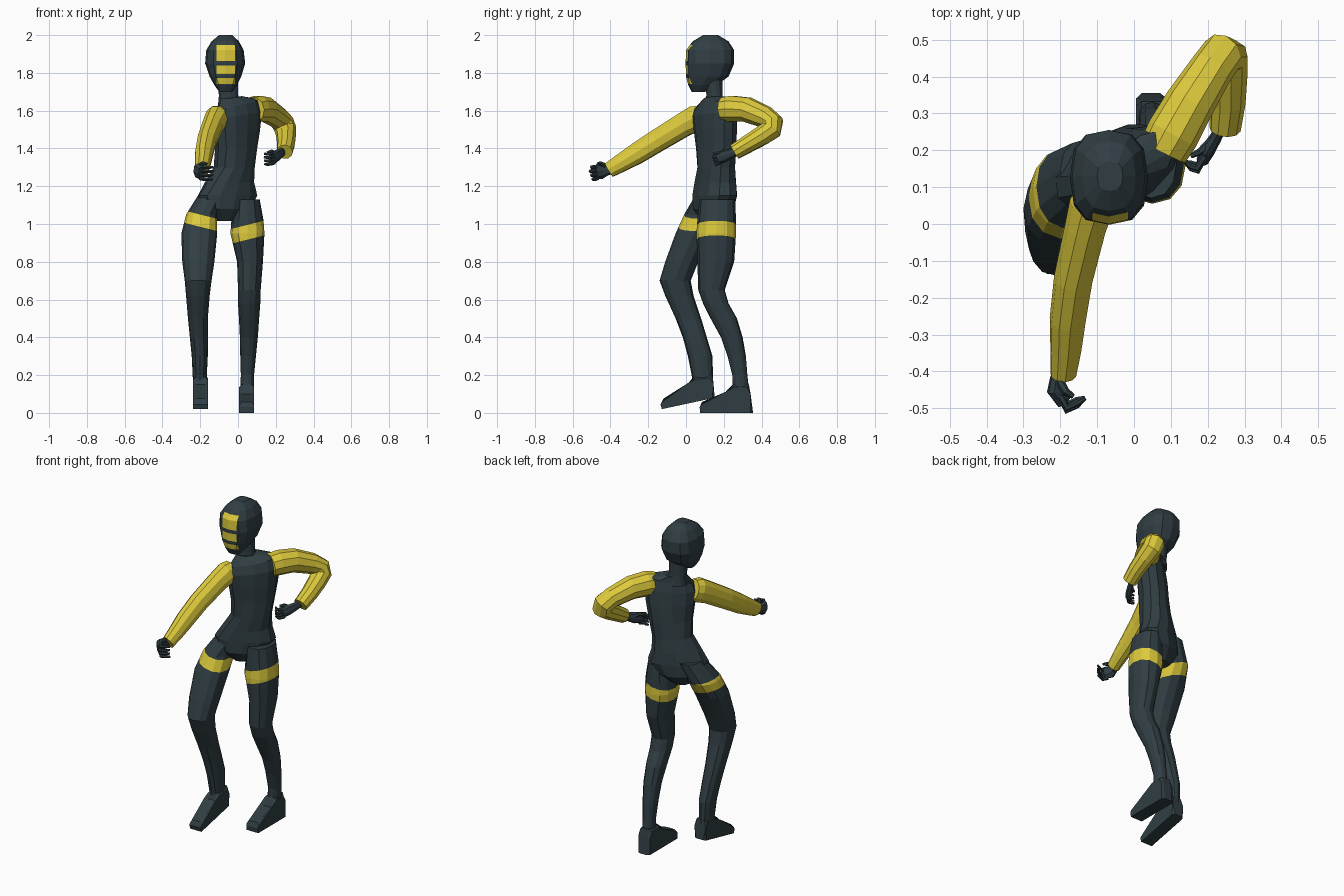
import bpy, bmesh, math
from mathutils import Vector


def material(name, rgb):
    m = bpy.data.materials.new(name)
    m.diffuse_color = (*rgb, 1)
    return m


DARK = material("dark slate", (0.03, 0.048, 0.056))
YELLOW = material("yellow", (0.72, 0.59, 0.045))


def finish(name, bm, *mats):
    bmesh.ops.recalc_face_normals(bm, faces=bm.faces[:])
    me = bpy.data.meshes.new(name)
    bm.to_mesh(me)
    bm.free()
    for m in mats:
        me.materials.append(m)
    ob = bpy.data.objects.new(name, me)
    bpy.context.collection.objects.link(ob)
    return ob


def loft(rings):
    """Skin a list of point rings, closing both ends."""
    bm = bmesh.new()
    vs = [[bm.verts.new(p) for p in r] for r in rings]
    n = len(vs[0])
    for a, b in zip(vs, vs[1:]):
        for i in range(n):
            j = (i + 1) % n
            bm.faces.new((a[i], a[j], b[j], b[i]))
    bm.faces.new(vs[0])
    bm.faces.new(vs[-1])
    return bm


def ellipse(c, u, v, n=12, power=1.0):
    pts = []
    for i in range(n):
        t = 2 * math.pi * i / n
        co, si = math.cos(t), math.sin(t)
        pts.append(Vector(c) + u * math.copysign(abs(co) ** power, co)
                   + v * math.copysign(abs(si) ** power, si))
    return pts


def extent_ring(z, x0, x1, y0, y1, power=0.9):
    return ellipse(((x0 + x1) / 2, (y0 + y1) / 2, z), Vector(((x1 - x0) / 2, 0, 0)),
                   Vector((0, (y1 - y0) / 2, 0)), power=power)


def turned_ring(x, y, z, a, b, deg, tilt=0.0):
    r = math.radians(deg)
    return ellipse((x, y, z), Vector((math.cos(r), math.sin(r), tilt)) * a,
                   Vector((-math.sin(r), math.cos(r), 0)) * b, power=0.92)


def tube(name, path, mat, n=10, flat=1.0):
    """path: (x, y, z, radius); rings stand square to the path."""
    pts = [Vector(p[:3]) for p in path]
    u, rings = None, []
    for i, p in enumerate(pts):
        t = Vector()
        if i:
            t += (p - pts[i - 1]).normalized()
        if i < len(pts) - 1:
            t += (pts[i + 1] - p).normalized()
        t.normalize()
        u = t.cross(Vector((0, 0, 1))) if u is None else u - t * u.dot(t)
        u.normalize()
        rings.append(ellipse(p, u * path[i][3] * flat, u.cross(t) * path[i][3], n))
    return finish(name, loft(rings), mat)


def cut(bm, co, no):
    bmesh.ops.bisect_plane(bm, geom=bm.verts[:] + bm.edges[:] + bm.faces[:],
                           plane_co=co, plane_no=no, dist=1e-5)


# Torso, twisted so the right shoulder leads
finish("torso", loft([turned_ring(*r) for r in [
    (-.07, .14, 1.015, .05, .05, 28), (-.07, .145, 1.08, .14, .095, 28),
    (-.055, .152, 1.15, .172, .098, 28), (-.045, .155, 1.22, .14, .095, 33),
    (-.02, .16, 1.3, .115, .09, 38), (-.01, .16, 1.4, .125, .085, 42),
    (-.005, .155, 1.5, .14, .085, 41), (0, .15, 1.58, .15, .08, 41, .1),
    (0, .15, 1.635, .135, .065, 41, .2), (-.035, .15, 1.67, .065, .05, 30, .1)]]), DARK)

# Neck
finish("neck", loft([turned_ring(*r) for r in [
    (-.04, .155, 1.62, .07, .05, 25), (-.05, .15, 1.68, .052, .043, 10),
    (-.055, .148, 1.79, .055, .045, 0)]]), DARK)

# Head with three face panels cut in
bm = loft([extent_ring(*r, power=.75) for r in [
    (1.70, -.10, -.03, .03, .10), (1.735, -.125, -.005, .012, .16),
    (1.78, -.15, .017, 0, .225), (1.85, -.174, .038, -.002, .255),
    (1.92, -.168, .03, 0, .255), (1.967, -.14, .005, .035, .225),
    (2.0, -.10, -.03, .09, .17)]])
PANELS = [(1.74, 1.772), (1.793, 1.84), (1.862, 1.947)]
for lo, hi in PANELS:
    cut(bm, (0, 0, lo), (0, 0, 1))
    cut(bm, (0, 0, hi), (0, 0, 1))
for x in (-.113, -.016):
    cut(bm, (x, 0, 0), (1, 0, 0))
for f in bm.faces:
    c = f.calc_center_median()
    if c.y < .06 and -.113 < c.x < -.016 and any(lo < c.z < hi for lo, hi in PANELS):
        f.material_index = 1
finish("head", bm, DARK, YELLOW)


# Legs with a slanted thigh band
def leg(name, rings, slope, low, high):
    bm = loft([extent_ring(*r) for r in rings])
    no = Vector((-slope, 0, 1))
    for h in (low, high):
        cut(bm, (0, 0, h), no)
    for f in bm.faces:
        if low < f.calc_center_median().dot(no) < high:
            f.material_index = 1
    finish(name, bm, DARK, YELLOW)


leg("left_leg", [
    (1.13, -.02, .115, .07, .26), (1.02, -.035, .135, .06, .265), (.95, -.04, .14, .055, .265),
    (.8, -.005, .132, .06, .255), (.65, 0, .12, .065, .205), (.58, 0, .118, .09, .225),
    (.5, .005, .112, .13, .27), (.4, .01, .105, .185, .3), (.3, .012, .095, .22, .317),
    (.2, .015, .085, .245, .325), (.08, .01, .085, .245, .338)], .25, .905, .983)
leg("right_leg", [
    (1.17, -.2, -.06, .06, .23), (1.05, -.275, -.11, -.01, .2), (.95, -.3, -.11, -.055, .14),
    (.8, -.295, -.125, -.11, .065), (.7, -.282, -.14, -.14, .025), (.62, -.275, -.15, -.11, .04),
    (.5, -.265, -.16, -.055, .08), (.4, -.255, -.16, -.017, .11), (.3, -.245, -.16, .01, .14),
    (.2, -.24, -.165, .03, .143), (.1, -.236, -.163, .04, .147)], -.25, .935, 1.0)


# Feet: side profiles widened across x
def foot(name, x0, x1, profile):
    bm = loft([[(x, y, z) for y, z in profile] for x in (x0, x1)])
    bmesh.ops.bevel(bm, geom=[e for e in bm.edges if abs(e.verts[0].co.x - e.verts[1].co.x) < 1e-4
                              and max(v.co.z for v in e.verts) > min(p[1] for p in profile) + .065],
                    offset=.014, segments=1, affect='EDGES')
    finish(name, bm, DARK)


foot("left_foot", .006, .086, [(.355, 0), (.342, .1), (.333, .15), (.246, .15),
                               (.22, .1), (.085, .058), (.072, .03), (.075, 0)])
foot("right_foot", -.237, -.16, [(.152, .08), (.146, .15), (.14, .2), (.04, .19),
                                 (.025, .15), (-.12, .075), (-.135, .045), (-.128, .02)])

# Sleeves
tube("right_sleeve", [
    (-.105, .085, 1.57, .062), (-.115, .05, 1.558, .072), (-.132, -.01, 1.527, .066),
    (-.165, -.15, 1.442, .062), (-.18, -.26, 1.373, .058), (-.185, -.34, 1.325, .05),
    (-.192, -.408, 1.285, .042)], YELLOW, flat=.85)
tube("left_sleeve", [
    (.08, .2, 1.605, .068), (.105, .245, 1.61, .072), (.15, .325, 1.605, .068),
    (.21, .42, 1.565, .06), (.238, .458, 1.535, .06), (.252, .452, 1.5, .058),
    (.255, .4, 1.467, .053), (.255, .33, 1.425, .048), (.247, .258, 1.382, .043)], YELLOW)

# Hands: palm, four curled fingers and a thumb
tube("right_palm", [(-.195, -.39, 1.288, .022), (-.21, -.42, 1.285, .03),
                    (-.212, -.45, 1.28, .042), (-.19, -.482, 1.272, .036)], DARK, 8, .6)
tube("left_palm", [(.24, .27, 1.387, .024), (.222, .235, 1.372, .028),
                   (.2, .2, 1.358, .034), (.185, .17, 1.345, .028)], DARK, 8, .6)
for i in range(4):
    z = 1.305 - .021 * i
    s = .007 * abs(i - 1)
    tube(f"right_finger_{i + 1}", [(-.2, -.465, z, .011), (-.182, -.505 + s, z - .004, .011),
                                   (-.155, -.492 + s, z - .006, .009),
                                   (-.133, -.472, z - .004, .006)], DARK, 6)
    z = 1.378 - .018 * i
    tube(f"left_finger_{i + 1}", [(.192, .185, z, .01), (.172, .145 + s, z - .006, .01),
                                  (.155, .15 + s, z - .009, .008),
                                  (.14, .168, z - .006, .006)], DARK, 6)
tube("right_thumb", [(-.2, -.43, 1.31, .013), (-.185, -.455, 1.322, .011),
                     (-.165, -.468, 1.318, .007)], DARK, 6)
tube("left_thumb", [(.2, .215, 1.372, .012), (.178, .195, 1.385, .01),
                    (.155, .185, 1.378, .007)], DARK, 6)
